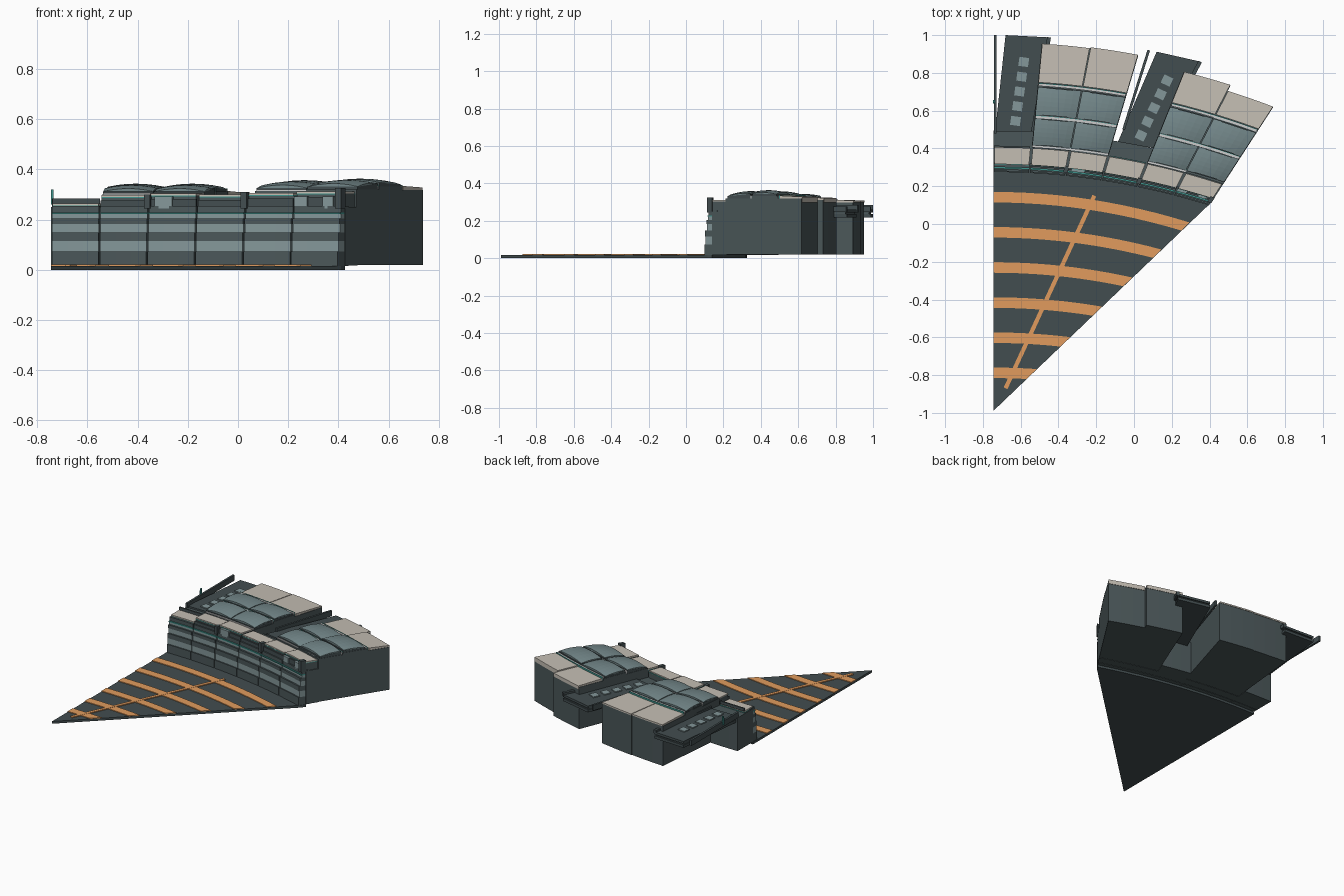
import bpy, bmesh, math
from mathutils import Vector

if "Cube" in bpy.data.objects:
    bpy.data.objects.remove(bpy.data.objects["Cube"])


def material(name, r, g, b):
    m = bpy.data.materials.new(name)
    m.diffuse_color = (r, g, b, 1)
    m.use_nodes = True
    m.node_tree.nodes["Principled BSDF"].inputs["Base Color"].default_value = m.diffuse_color
    return m


DARK = material("dark_slate", .055, .075, .08)
WALL = material("wall_slate", .07, .095, .1)
GLASS = material("pale_glass", .23, .31, .32)
ROOF = material("roof_glass", .17, .24, .25)
BEIGE = material("beige_roof", .55, .51, .45)
TEAL = material("teal_trim", .05, .3, .27)
WHITE = material("white_trim", .85, .87, .86)
ORANGE = material("orange_marking", .75, .33, .11)

X0, WIDTH = -.745, 1.155


def P(u, d):
    """Plan position: u runs 0..6 along the curved front, d is depth behind it."""
    t = WIDTH * u / 6
    a = math.radians(5.5 * u)
    return (X0 + t + d * math.sin(a), .295 - .135 * t * t + d * math.cos(a))


def finish(name, bm, mat):
    bmesh.ops.remove_doubles(bm, verts=bm.verts, dist=1e-5)
    bmesh.ops.recalc_face_normals(bm, faces=bm.faces)
    me = bpy.data.meshes.new(name)
    bm.to_mesh(me)
    bm.free()
    me.materials.append(mat)
    ob = bpy.data.objects.new(name, me)
    bpy.context.collection.objects.link(ob)
    return ob


def prism(name, pts, z0, z1, mat):
    bm = bmesh.new()
    f = bm.faces.new([bm.verts.new((x, y, z0)) for x, y in pts])
    top = bmesh.ops.extrude_face_region(bm, geom=[f])
    vs = [v for v in top["geom"] if isinstance(v, bmesh.types.BMVert)]
    bmesh.ops.translate(bm, verts=vs, vec=(0, 0, z1 - z0))
    return finish(name, bm, mat)


def tile(name, u0, u1, d0, d1, z0, za, zb, mat, bulge=0, n=3):
    """Curved slab in (u, d); top goes from za (front) to zb (back), arched by bulge."""
    bm = bmesh.new()
    k = n if bulge else 1
    lo, hi = [], []
    for i in range(n + 1):
        s = i / n
        rl, rh = [], []
        for j in range(k + 1):
            q = j / k
            x, y = P(u0 + (u1 - u0) * s, d0 + (d1 - d0) * q)
            z = za + (zb - za) * q
            z += bulge * (1 - (2 * s - 1) ** 2) + bulge * .5 * (1 - (2 * q - 1) ** 2)
            rl.append(bm.verts.new((x, y, z0)))
            rh.append(bm.verts.new((x, y, z)))
        lo.append(rl)
        hi.append(rh)
    for i in range(n):
        for j in range(k):
            for g in (lo, hi):
                bm.faces.new((g[i][j], g[i + 1][j], g[i + 1][j + 1], g[i][j + 1]))
        for j in (0, k):
            bm.faces.new((lo[i][j], lo[i + 1][j], hi[i + 1][j], hi[i][j]))
    for i in (0, n):
        for j in range(k):
            bm.faces.new((lo[i][j], lo[i][j + 1], hi[i][j + 1], hi[i][j]))
    return finish(name, bm, mat)


def bar(name, a, b, w, z0, z1, mat):
    a, b = Vector(a), Vector(b)
    d = (b - a).normalized() * w / 2
    s = Vector((-d.y, d.x))
    return prism(name, [a - s, b - s, b + s, a + s], z0, z1, mat)


# Ground plate
prism("ground_plate", [(X0, -.99)] + [P(6, 0)] +
      [P(6 - i * .5, .03) for i in range(13)], 0, .016, DARK)

# Curved orange stripes clipped by the slanted plate edge
K, SLOPE = .15, .961


def stripe_edge(y0):
    tm = (-SLOPE + math.sqrt(SLOPE ** 2 + 4 * K * (y0 + .99))) / (2 * K)
    return [(X0 + tm * i / 12, y0 - K * (tm * i / 12) ** 2) for i in range(13)]


for i in range(6):
    y = .17 - .186 * i
    prism("ground_stripe", stripe_edge(y - .056) + stripe_edge(y)[::-1], .015, .021, ORANGE)
bar("centre_stripe", (-.68, -.87), (-.21, .15), .022, .015, .022, ORANGE)

# Front terrace building, one bay at a time, with stepped facade bands
BANDS = [(-.02, .016, .073, WALL), (-.012, .073, .115, GLASS), (-.015, .115, .148, WALL),
         (-.004, .148, .182, GLASS), (-.008, .182, .205, WALL), (.004, .205, .222, GLASS),
         (-.002, .222, .229, TEAL), (.006, .229, .255, WALL)]
RIM = [.264, .298, .305, .3, .306, .312]
for i in range(6):
    back = .2 if i in (0, 3) else .12
    for d, z0, z1, m in BANDS:
        tile("facade_band", i + .02, i + .99, d, .06, z0, z1, z1, m)
    tile("bay_core", i, i + 1, .03, back, .018, .25, .25, WALL)
    h = RIM[i]
    tile("parapet", i + .02, i + .98, .014, .03, .25, h - .022, h - .022, DARK)
    tile("upper_bay", i + .03, i + .97, .024, .115, .25, h - .008, h - .008, WALL)
    tile("teal_eave", i + .03, i + .97, .02, .118, h - .012, h - .008, h - .008, TEAL)
    tile("bay_roof", i + .03, i + .97, .022, .112, h - .008, h, h, BEIGE)

# Posts and pale panels on the front edge
for u, h in ((2, .3), (4, .31), (5.96, .325)):
    tile("front_post", u - .07, u + .05, -.004, .03, .245, h, h, DARK, n=1)
for a, b in ((2.13, 2.5), (5.02, 5.28), (5.6, 5.82)):
    tile("front_panel", a, b, .006, .03, .245, .292, .292, GLASS, n=1)

# Two rear blocks, each two bays wide
for start, lift in ((1, 0), (4, .014)):
    for i in (start, start + 1):
        z = lift + (.006 if i == 5 else 0)
        out = {1: .665, 2: .67, 4: .635, 5: .6}[i]
        for d0, d1, h in ((.115, .28, .3), (.28, .45, .312), (.45, out, .298)):
            tile("block_body", i, i + 1, d0, d1, .02, h + z, h + z, WALL)
        for d0, d1, a, b in ((.13, .268, .312, .325), (.29, .435, .328, .322)):
            tile("glass_roof_curb", i + .01, i + .99, d0 - .004, d1 + .004, .3,
                 a + z - .001, b + z - .001, DARK)
            tile("glass_roof", i + .015, i + .985, d0, d1, .3,
                 a + z, b + z, ROOF, bulge=.012, n=6)
        tile("outer_roof", i + .01, i + .99, .462, out + .003, .298,
             .314 + z, .308 + z, BEIGE)
    # trim strips in the gaps between the roofs
    for d in (.118, .272, .443):
        z = .322 + lift if d > .2 else .306 + lift
        tile("white_gap_strip", start + .02, start + 1.98, d, d + .012, .3, z, z, WHITE, n=6)
        tile("teal_gap_strip", start + .02, start + 1.98, d + .012, d + .016, .3,
             z + .002, z + .002, TEAL, n=6)

# Cantilevered piers with skylights
PIERS = [((-.735, .49), (-.535, .49), (-.45, .988), (-.68, 1.0)),
         ((-.085, .435), (.11, .4), (.35, .86), (.12, .912))]
for q in PIERS:
    c = sum((Vector(p) for p in q), Vector((0, 0))) / 4
    inner = [c + (Vector(p) - c) * .96 for p in q]
    prism("pier_lower_slab", q, .216, .235, DARK)
    prism("pier_core", inner, .23, .25, WALL)
    prism("pier_upper_slab", q, .245, .261, DARK)
    a = (Vector(q[0]) + Vector(q[1])) / 2
    b = (Vector(q[2]) + Vector(q[3])) / 2
    bar("pier_side_lip", q[1], q[2], .02, .25, .275, DARK)
    dirn = (b - a).normalized()
    for k in range(5):
        m = a + (b - a) * (.11 + .155 * k)
        bar("skylight", m - dirn * .024, m + dirn * .024, .052, .258, .268, GLASS)

# Slender walkway beams beside the piers
for a, b in (((-.734, .48), (-.734, 1.0)), ((-.055, .5), (.078, .92))):
    bar("walkway_beam", a, b, .014, .245, .284, DARK)
bar("roof_rail", (-.74, .41), (-.55, .405), .01, .264, .284, DARK)

# Small masts on the left edge
for y, h in ((.65, .32), (.645, .305)):
    bar("mast", (-.741, y - .006), (-.741, y + .006), .01, .26, h, TEAL)
